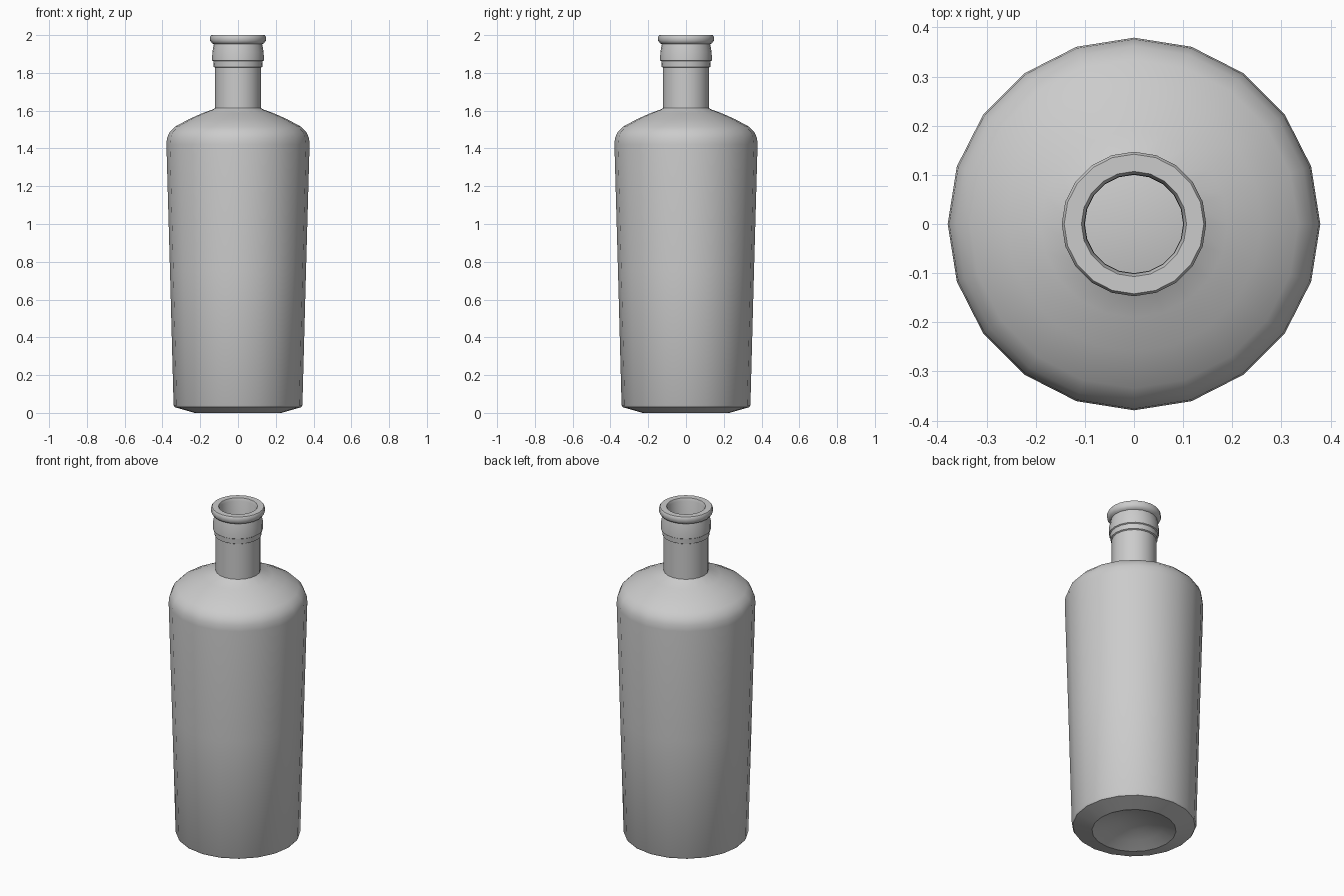
import bpy, bmesh, math

if "Cube" in bpy.data.objects:
    bpy.data.objects.remove(bpy.data.objects["Cube"])

SIDES = 20

# Outer profile (radius, z): punt centre, base, body, shoulder, neck, lip
outer = [(0, 0.06), (0.08, 0.052), (0.16, 0.028), (0.23, 0.0),
         (0.335, 0.03), (0.341, 0.04), (0.36, 0.75), (0.379, 1.42),
         (0.376, 1.455), (0.362, 1.487), (0.334, 1.515), (0.26, 1.555),
         (0.19, 1.586), (0.13, 1.608), (0.122, 1.615), (0.122, 1.828),
         (0.129, 1.832), (0.131, 1.862), (0.137, 1.866), (0.136, 1.91),
         (0.128, 1.952), (0.138, 1.957), (0.147, 1.97), (0.147, 1.992),
         (0.142, 2.0)]
# Inner profile: mouth, neck bore, shoulder, wall, raised floor
inner = [(0.107, 2.0), (0.101, 1.985), (0.1, 1.61), (0.25, 1.535),
         (0.325, 1.49), (0.355, 1.42), (0.32, 0.07), (0.23, 0.04),
         (0.12, 0.07), (0, 0.09)]


def lathe(name, profile):
    bm = bmesh.new()
    verts = [bm.verts.new((r, 0, z)) for r, z in profile]
    edges = [bm.edges.new(pair) for pair in zip(verts, verts[1:])]
    bmesh.ops.spin(bm, geom=verts + edges, cent=(0, 0, 0), axis=(0, 0, 1),
                   angle=math.tau, steps=SIDES, use_duplicate=False)
    bmesh.ops.remove_doubles(bm, verts=bm.verts[:], dist=0.0005)
    bmesh.ops.recalc_face_normals(bm, faces=bm.faces[:])
    mesh = bpy.data.meshes.new(name)
    bm.to_mesh(mesh)
    bm.free()
    obj = bpy.data.objects.new(name, mesh)
    bpy.context.collection.objects.link(obj)
    bpy.context.view_layer.objects.active = obj
    obj.select_set(True)
    bpy.ops.object.shade_smooth_by_angle(angle=math.radians(38))
    return obj


# Hollow bottle
lathe("bottle", outer + inner)
